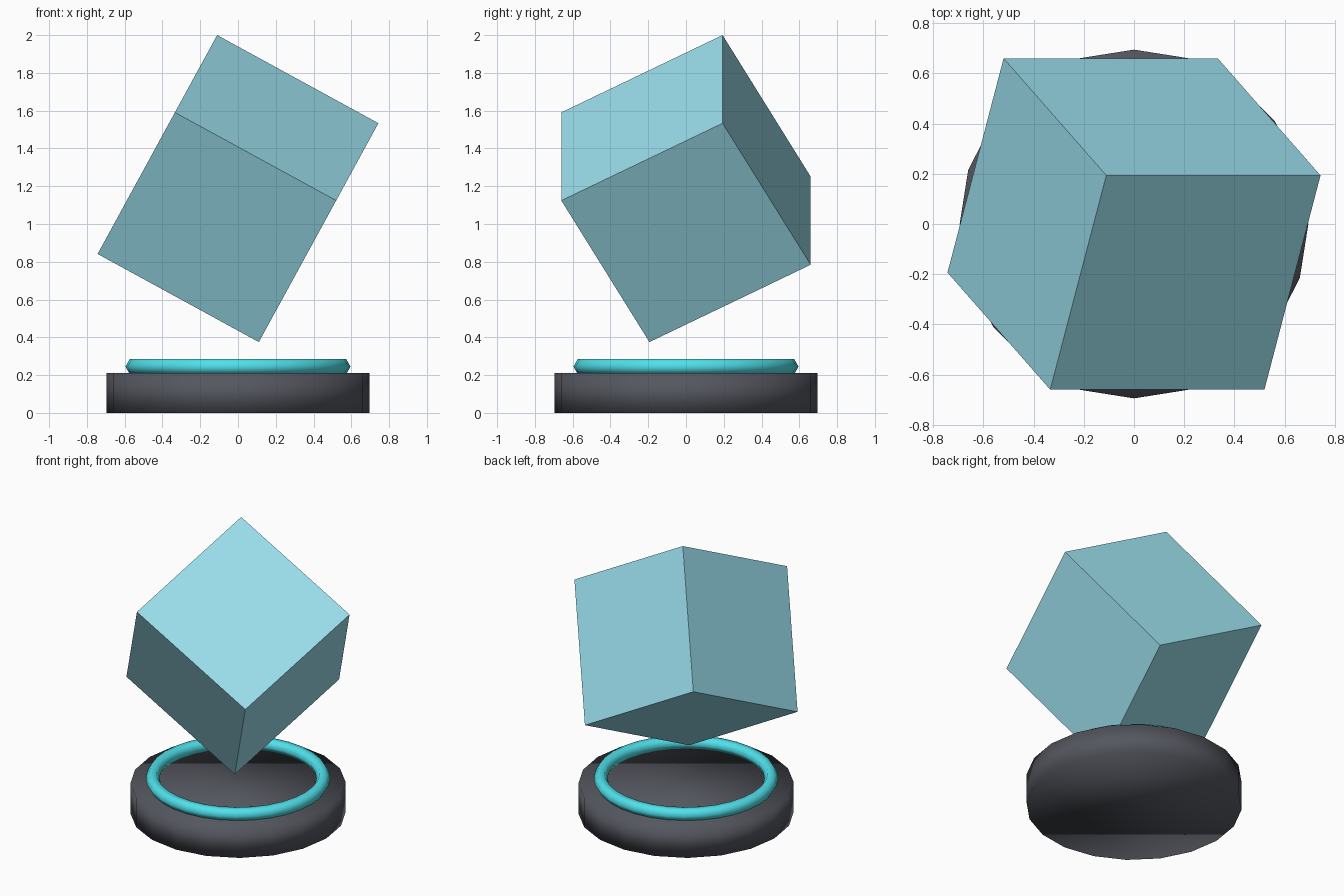
import bpy

if "Cube" in bpy.data.objects:
    bpy.data.objects.remove(bpy.data.objects["Cube"])


def finish(name, colour, smooth):
    """Name, colour and shade the active object."""
    ob = bpy.context.object
    ob.name = name
    mat = bpy.data.materials.new(name + "_colour")
    mat.diffuse_color = (*colour, 1)
    mat.use_nodes = True
    mat.node_tree.nodes["Principled BSDF"].inputs["Base Color"].default_value = mat.diffuse_color
    ob.data.materials.append(mat)
    if smooth:
        bpy.ops.object.shade_smooth()
    return ob


# Round pedestal
BASE_H = 0.21
bpy.ops.mesh.primitive_cylinder_add(vertices=20, radius=0.695, depth=BASE_H,
                                    location=(0, 0, BASE_H / 2))
finish("pedestal", (0.09, 0.095, 0.115), True)

# Glowing ring resting on the pedestal
bpy.ops.mesh.primitive_torus_add(major_segments=32, minor_segments=6,
                                 major_radius=0.551, minor_radius=0.045,
                                 location=(0, 0, 0.245))
finish("ring", (0.08, 0.75, 0.83), True)

# Tilted cube floating above
bpy.ops.mesh.primitive_cube_add(size=0.973, location=(0, 0, 1.1875),
                                rotation=(0.5, 0.5, 0))
finish("floating_cube", (0.33, 0.74, 0.85), False)
